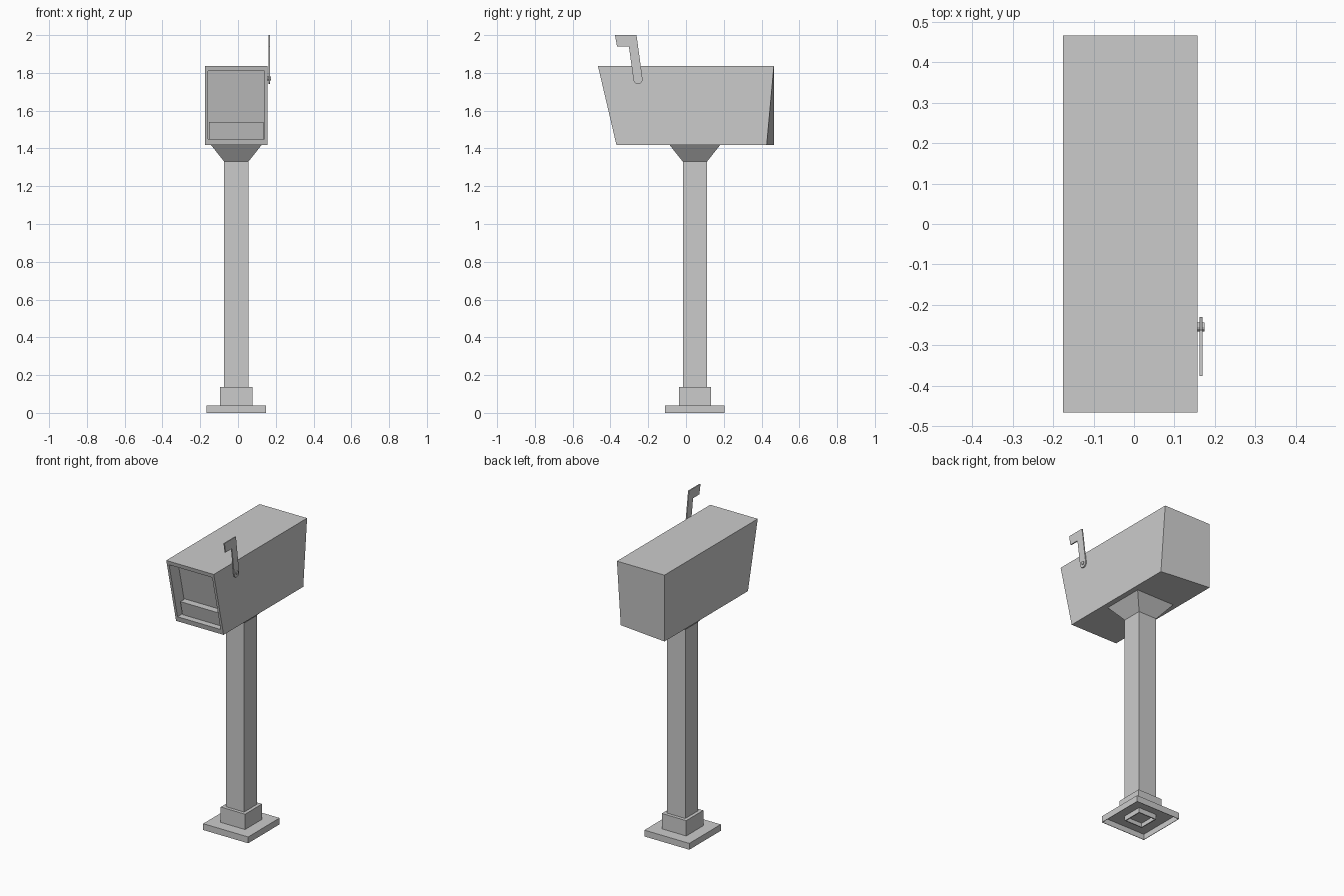
import bpy, bmesh, math
from mathutils import Vector

old = bpy.data.objects.get("Cube")
if old:
    bpy.data.objects.remove(old, do_unlink=True)

grey = bpy.data.materials.new("plain grey")
grey.use_nodes = True
COLOUR = (0.6, 0.6, 0.6, 1)
grey.diffuse_color = COLOUR
grey.node_tree.nodes["Principled BSDF"].inputs["Base Color"].default_value = COLOUR

CX, CY = -0.009, 0.047           # axis of the post
LEFT, RIGHT = 0.157, -0.175      # sides of the box
TOP, BOTTOM, BACK = 1.836, 1.417, 0.465


def finish(name, bm, fix_normals=True):
    if fix_normals:
        bmesh.ops.recalc_face_normals(bm, faces=bm.faces)
    mesh = bpy.data.meshes.new(name)
    bm.to_mesh(mesh)
    bm.free()
    mesh.materials.append(grey)
    obj = bpy.data.objects.new(name, mesh)
    bpy.context.collection.objects.link(obj)
    return obj


def prism(profile, x0, x1):
    """Side profile of (y, z) points, extruded from x0 to x1."""
    bm = bmesh.new()
    face = bm.faces.new([bm.verts.new((x0, y, z)) for y, z in profile])
    out = bmesh.ops.extrude_face_region(bm, geom=[face])
    moved = [g for g in out["geom"] if isinstance(g, bmesh.types.BMVert)]
    bmesh.ops.translate(bm, verts=moved, vec=(x1 - x0, 0, 0))
    bmesh.ops.recalc_face_normals(bm, faces=bm.faces)
    return bm


def square_loft(name, sections):
    """Square tube through (half width, height) sections, capped at both ends."""
    bm = bmesh.new()
    rings = [[bm.verts.new((CX + sx * h, CY + sy * h, z))
              for sx, sy in ((-1, -1), (1, -1), (1, 1), (-1, 1))]
             for h, z in sections]
    for low, high in zip(rings, rings[1:]):
        for i in range(4):
            j = (i + 1) % 4
            bm.faces.new((low[i], low[j], high[j], high[i]))
    bm.faces.new(rings[0][::-1])
    bm.faces.new(rings[-1])
    return finish(name, bm)


def front_y(z):
    """Depth of the leaning front at a given height."""
    return -0.368 - 0.098 * (z - BOTTOM) / (TOP - BOTTOM)


# Post, footing and flared bracket; the footing is hollow underneath
square_loft("base_plate", [(0.154, 0.035), (0.154, 0), (0.157, 0), (0.157, 0.04)])
square_loft("base_collar", [(0.085, 0.036), (0.085, 0.137)])
square_loft("post", [(0.058, 0.03), (0.058, 0.004), (0.064, 0.004), (0.064, 1.33)])
square_loft("bracket", [(0.064, 1.33), (0.133, BOTTOM)])

# Box with a leaning front
bm = prism([(front_y(BOTTOM), BOTTOM), (BACK, BOTTOM), (BACK, TOP), (front_y(TOP), TOP)],
           RIGHT, LEFT)
for v in bm.verts:
    if v.co.y > 0 and v.co.x > 0 and v.co.z < 1.5:
        v.co.y = 0.427
bm.normal_update()
front = min(bm.faces, key=lambda f: f.calc_center_median().y)

# Recessed mouth
SILL, HEAD, STEP = 1.45, 1.81, 1.54
bmesh.ops.inset_region(bm, faces=[front], thickness=0.022)
for v in front.verts:
    v.co.z = HEAD if v.co.z > 1.6 else SILL
    v.co.y = front_y(v.co.z)
out = bmesh.ops.extrude_face_region(bm, geom=[front])
moved = [g for g in out["geom"] if isinstance(g, bmesh.types.BMVert)]
bmesh.ops.translate(bm, verts=moved, vec=(0, 0.085, 0))
if front.is_valid:
    bmesh.ops.delete(bm, geom=[front], context="FACES_ONLY")
finish("box", bm)

# Step in the lower part of the mouth
finish("mouth_step", prism([(front_y(SILL) + 0.04, SILL), (front_y(SILL) + 0.09, SILL),
                            (front_y(STEP) + 0.09, STEP), (front_y(STEP) + 0.04, STEP)],
                           RIGHT + 0.022, LEFT - 0.022))

# Signal flag with a rounded foot, and its pivot
PIVOT = Vector((-0.254, 1.765))
foot = []
for i in range(9):
    a = math.radians(8 - 180 * i / 8)
    foot.append((PIVOT.x + 0.024 * math.cos(a), PIVOT.y + 0.024 * math.sin(a)))
flag = foot + [(-0.302, 1.939), (-0.365, 1.939), (-0.376, 2.0), (-0.262, 2.0)]
finish("flag", prism(flag, 0.162, 0.169))
pin = [(PIVOT.x + 0.011 * math.cos(i * math.tau / 12),
        PIVOT.y + 0.005 + 0.011 * math.sin(i * math.tau / 12)) for i in range(12)]
finish("flag_pivot", prism(pin, 0.15, 0.174))
